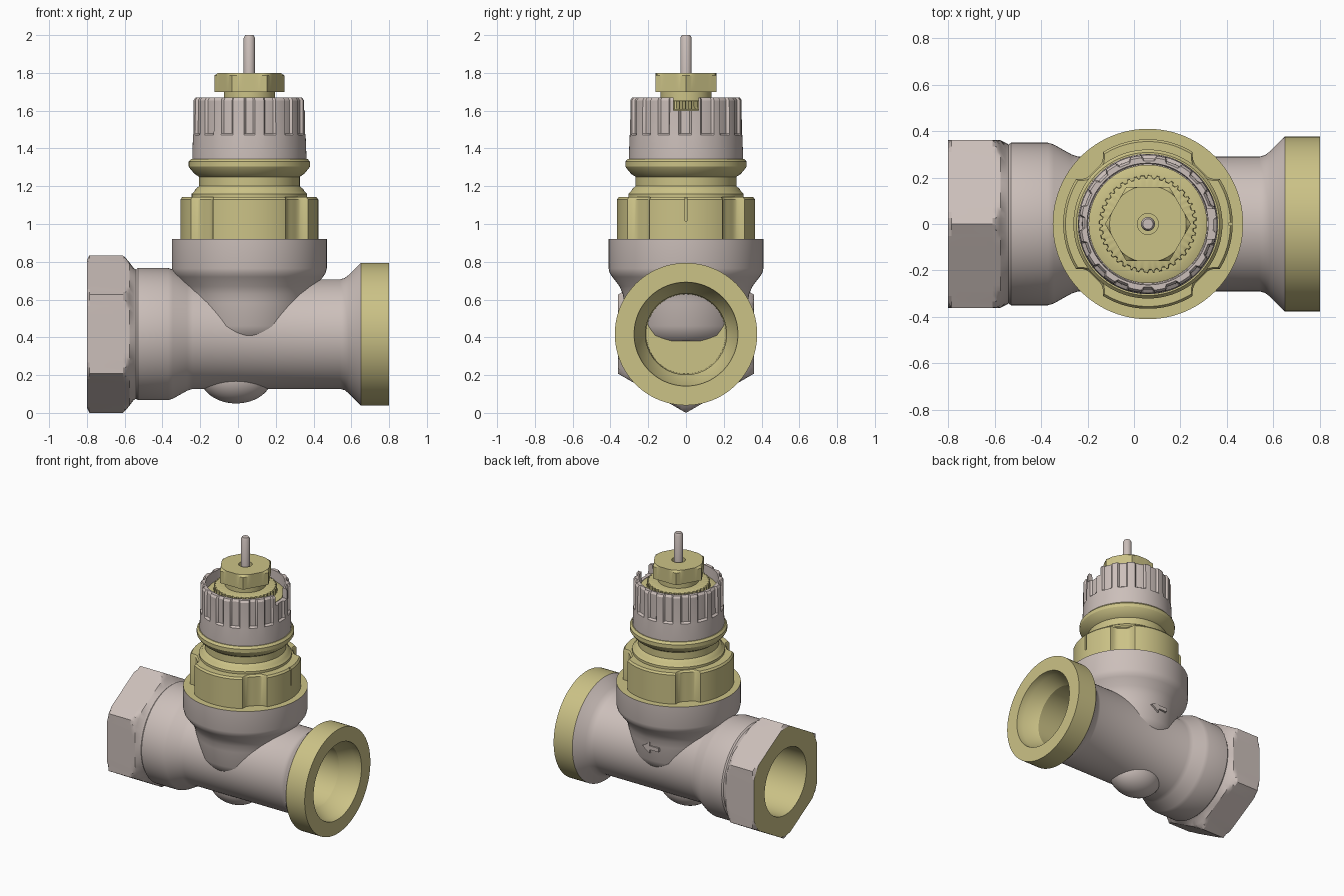
import bpy, bmesh
from math import sin, cos, pi, radians, hypot
from mathutils import Matrix

if "Cube" in bpy.data.objects:
    bpy.data.objects.remove(bpy.data.objects["Cube"], do_unlink=True)


def material(name, rgb):
    m = bpy.data.materials.new(name)
    m.use_nodes = True
    m.diffuse_color = (*rgb, 1)
    node = m.node_tree.nodes["Principled BSDF"]
    node.inputs["Base Color"].default_value = (*rgb, 1)
    node.inputs["Roughness"].default_value = 0.6
    return m


GREY = material("warm_grey", (0.60, 0.52, 0.49))
BRASS = material("brass", (0.60, 0.54, 0.24))
PIPE_Z = 0.417
STEM_X = 0.06


def make(name, bm, mats, loc=(0, 0, 0)):
    bmesh.ops.recalc_face_normals(bm, faces=bm.faces)
    mesh = bpy.data.meshes.new(name)
    bm.to_mesh(mesh)
    bm.free()
    for m in mats:
        mesh.materials.append(m)
    ob = bpy.data.objects.new(name, mesh)
    ob.location = loc
    bpy.context.collection.objects.link(ob)
    return ob


def revolve(name, profile, mats, loc, shape=None, segs=96, along_x=False):
    """Spin (radius, height) points; shape(angle, r, h) may alter the radius."""
    bm = bmesh.new()
    rings = []
    for r, h in profile:
        ring = []
        for i in range(segs if r > 0 else 1):
            t = 2 * pi * i / segs
            q = shape(t, r, h) if shape else r
            a, b = q * cos(t), q * sin(t)
            ring.append(bm.verts.new((h, a, b) if along_x else (a, b, h)))
        rings.append(ring)
    for lo, hi in zip(rings, rings[1:]):
        for i in range(segs):
            j = (i + 1) % segs
            quad = [lo[i % len(lo)], lo[j % len(lo)], hi[j % len(hi)], hi[i % len(hi)]]
            bm.faces.new(list(dict.fromkeys(quad)))
    return make(name, bm, mats, loc)


def activate(ob):
    bpy.ops.object.select_all(action="DESELECT")
    ob.select_set(True)
    bpy.context.view_layer.objects.active = ob


def smooth(ob, angle=30):
    activate(ob)
    bpy.ops.object.shade_smooth_by_angle(angle=radians(angle))


def cut(ob, bm):
    cutter = make("cutter", bm, ob.data.materials)
    cutter.hide_render = True
    mod = ob.modifiers.new("cut", "BOOLEAN")
    mod.operation, mod.solver, mod.object = "DIFFERENCE", "EXACT", cutter
    activate(ob)
    bpy.ops.object.modifier_apply(modifier=mod.name)
    bpy.data.objects.remove(cutter, do_unlink=True)


def box(center, size):
    bm = bmesh.new()
    bmesh.ops.create_cube(bm, size=1, matrix=Matrix.Translation(center) @ Matrix.Diagonal((*size, 1)))
    return bm


def paint(ob, is_brass):
    for f in ob.data.polygons:
        f.material_index = int(is_brass(f.center))


def hexagon(t, corner, phase):
    apothem = corner * cos(pi / 6)
    return apothem / cos((t - phase) % (pi / 3) - pi / 6)


# Pipe body: hexagonal inlet, stepped tube, flanged outlet, blind bores
pipe_profile = [
    (0, -0.30), (0.24, -0.30), (0.24, -0.80), (0.39, -0.80), (0.417, -0.787),
    (0.417, -0.61), (0.40, -0.592), (0.38, -0.575), (0.35, -0.553), (0.342, -0.54),
    (0.35, -0.53), (0.35, -0.37), (0.342, -0.345), (0.30, -0.27), (0.29, -0.24),
    (0.29, 0.54), (0.297, 0.565), (0.315, 0.588), (0.375, 0.648), (0.377, 0.65),
    (0.377, 0.80), (0.275, 0.80), (0.268, 0.75), (0.215, 0.66), (0.21, 0.30), (0, 0.30)]


def pipe_shape(t, r, h):
    return min(r, hexagon(t, 0.417, pi / 6)) if h < -0.54 else r


pipe = revolve("pipe_body", pipe_profile, [GREY, BRASS], (0, 0, PIPE_Z), pipe_shape, along_x=True)
port = bmesh.new()
bmesh.ops.create_cone(port, cap_ends=True, segments=32, radius1=0.083, radius2=0.083, depth=0.24,
                      matrix=Matrix.Translation((0.30, 0, 0.54)) @ Matrix.Rotation(pi / 2, 4, "Y"))
cut(pipe, port)
paint(pipe, lambda c: c.x > 0.6495 or c.x < -0.799 or hypot(c.y, c.z) < 0.28)
smooth(pipe, 25)

# Boss under the pipe
bm = bmesh.new()
bmesh.ops.create_uvsphere(bm, u_segments=40, v_segments=24, radius=1,
                          matrix=Matrix.Diagonal((0.19, 0.15, 0.14, 1)))
smooth(make("lower_boss", bm, [GREY], (-0.01, 0, 0.19)))

# Neck that rises from the pipe, with a brass seat on top
neck = revolve("neck", [(0, 0.38), (0.25, 0.38), (0.29, 0.41), (0.312, 0.46), (0.325, 0.58),
                        (0.335, 0.63), (0.352, 0.67), (0.39, 0.72), (0.404, 0.74), (0.41, 0.765),
                        (0.41, 0.92), (0, 0.92)], [GREY, BRASS], (STEM_X, 0, 0))
paint(neck, lambda c: c.z > 0.919)
smooth(neck)

# Flow arrow on the back of the neck
bm = bmesh.new()
outline = [(-0.07, -0.014), (0, -0.014), (0, -0.04), (0.06, 0), (0, 0.04), (0, 0.014), (-0.07, 0.014)]
face = bm.faces.new([bm.verts.new((x, 0, z)) for x, z in outline])
side = bmesh.ops.extrude_face_region(bm, geom=[face])["geom"]
bmesh.ops.translate(bm, vec=(0, 0.03, 0), verts=[v for v in side if isinstance(v, bmesh.types.BMVert)])
make("flow_arrow", bm, [GREY], (STEM_X, 0.302, 0.56))


# Union ring with four rounded recesses on the diagonals
def recessed(t, r, h):
    off = abs((t % (pi / 2)) - pi / 4) / radians(13)
    return r - 0.04 * max(0, 1 - off ** 4) if r > 0.33 else r


ring = revolve("union_ring", [(0, 0.90), (0.365, 0.90), (0.365, 1.13), (0.355, 1.143), (0.315, 1.143), (0, 1.143)],
               [BRASS], (STEM_X, 0, 0), recessed, 192)
cut(ring, box((STEM_X + 0.365, 0, 1.08), (0.03, 0.012, 0.13)))
smooth(ring)

# Collar with a groove and a raised bead
smooth(revolve("collar", [(0, 1.12), (0.305, 1.12), (0.305, 1.16), (0.29, 1.175), (0.285, 1.185),
                          (0.267, 1.20), (0.267, 1.25), (0.29, 1.265), (0.315, 1.295), (0.321, 1.305),
                          (0.321, 1.33), (0.308, 1.345), (0, 1.345)], [BRASS], (STEM_X, 0, 0)))


# Ribbed, hollow cap with a notch
def ribbed(t, r, h):
    wave = (t * 16 / (2 * pi) + 0.25) % 1
    return r - 0.014 if h > 1.47 and r > 0.28 and wave < 0.5 else r


cap = revolve("ribbed_cap", [(0, 1.33), (0.302, 1.33), (0.302, 1.37), (0.298, 1.47), (0.297, 1.48),
                             (0.296, 1.655), (0.286, 1.67), (0.262, 1.67), (0.258, 1.56), (0, 1.56)],
              [GREY], (STEM_X, 0, 0), ribbed, 192)
cut(cap, box((STEM_X + 0.29, 0, 1.66), (0.12, 0.13, 0.12)))
smooth(cap)


# Toothed insert inside the cap
def toothed(t, r, h):
    return r - 0.012 if 0.19 < r < 0.22 and (t * 40 / (2 * pi)) % 1 < 0.5 else r


smooth(revolve("toothed_insert", [(0, 1.55), (0.255, 1.55), (0.255, 1.60), (0.225, 1.61), (0.21, 1.61),
                                  (0.208, 1.65), (0.185, 1.655), (0.135, 1.655), (0.135, 1.71), (0, 1.71)],
               [BRASS], (STEM_X, 0, 0), toothed, 240))

# Hexagonal gland nut with a recessed hole
smooth(revolve("gland_nut", [(0, 1.70), (0.185, 1.70), (0.185, 1.787), (0.165, 1.80), (0.045, 1.80),
                             (0.045, 1.75), (0, 1.75)], [BRASS], (STEM_X, 0, 0),
               lambda t, r, h: min(r, hexagon(t, 0.185, 0))), 25)

# Stem
smooth(revolve("stem", [(0, 1.74), (0.03, 1.74), (0.03, 1.985), (0.022, 2.0), (0, 2.0)],
               [GREY], (STEM_X, 0, 0), segs=32))
